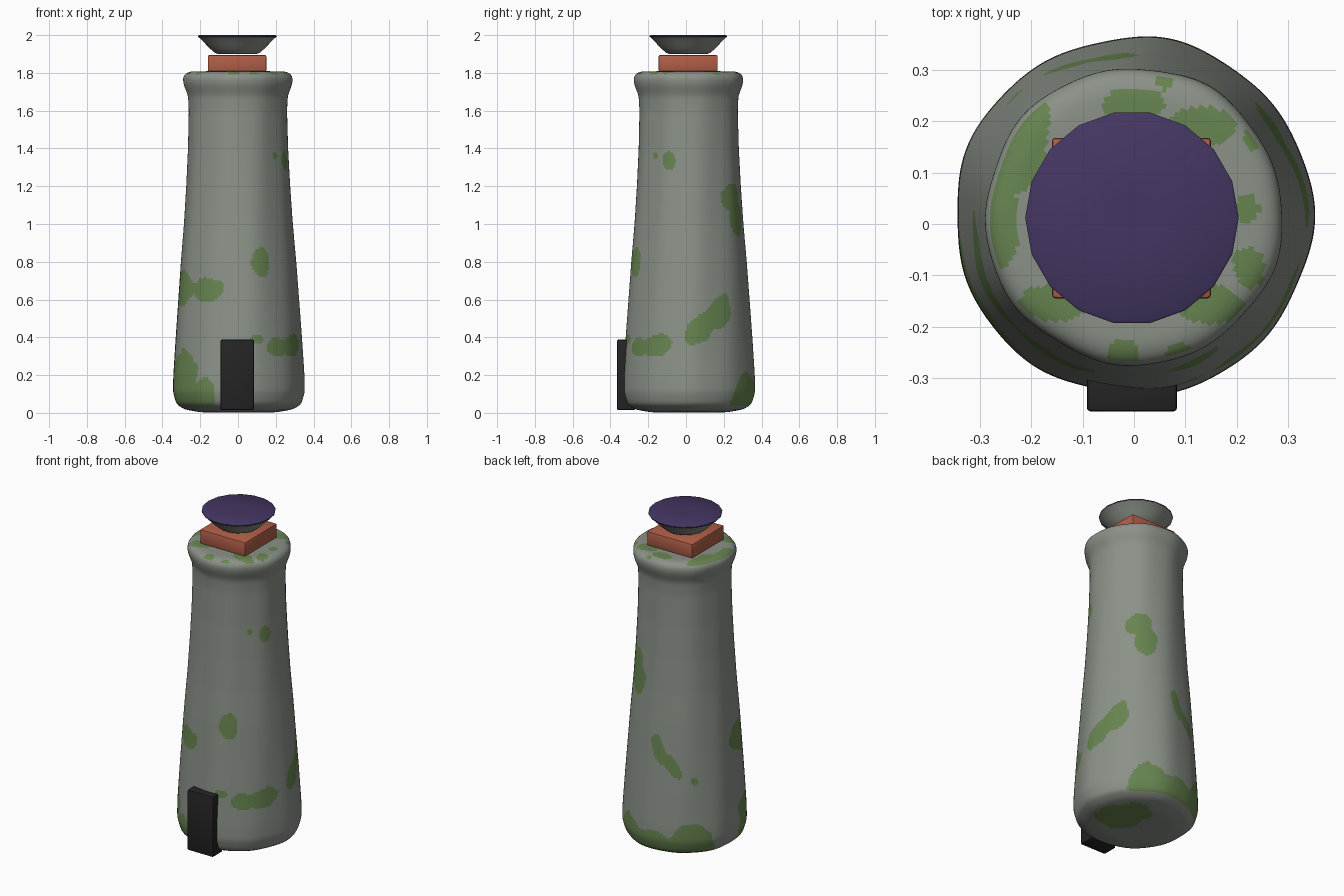
import bpy, bmesh, math
from mathutils import Vector, noise

if "Cube" in bpy.data.objects:
    bpy.data.objects.remove(bpy.data.objects["Cube"])


def material(name, rgb):
    m = bpy.data.materials.new(name)
    m.diffuse_color = [(c / 255 / 12.92 if c < 11 else ((c / 255 + 0.055) / 1.055) ** 2.4) for c in rgb] + [1]
    m.use_nodes = True
    m.node_tree.nodes["Principled BSDF"].inputs["Base Color"].default_value = m.diffuse_color
    return m


STONE = material("grey_stone", (139, 145, 136))
MOSS = material("moss_green", (103, 132, 80))
BRICK = material("brick_red", (176, 95, 72))
PURPLE = material("deep_purple", (68, 54, 98))
BLACK = material("door_black", (36, 36, 36))


def finish(name, bm, mats, smooth=True):
    bmesh.ops.recalc_face_normals(bm, faces=bm.faces)
    me = bpy.data.meshes.new(name)
    bm.to_mesh(me)
    bm.free()
    ob = bpy.data.objects.new(name, me)
    bpy.context.collection.objects.link(ob)
    for m in mats:
        me.materials.append(m)
    if smooth:
        bpy.ops.object.select_all(action='DESELECT')
        ob.select_set(True)
        bpy.context.view_layer.objects.active = ob
        bpy.ops.object.shade_smooth_by_angle(angle=math.radians(35))
    return ob


def lathe(profile, segments, place):
    """Spin (radius, z) pairs; place(r, angle, z) gives the point."""
    bm = bmesh.new()
    rings = [[bm.verts.new(place(r, math.tau * i / segments, z)) for i in range(segments)] for r, z in profile]
    for a, b in zip(rings, rings[1:]):
        for i in range(segments):
            j = (i + 1) % segments
            bm.faces.new((a[i], a[j], b[j], b[i]))
    bm.faces.new(rings[0][::-1])
    bm.faces.new(rings[-1])
    return bm


def resample(points, step):
    out = []
    for (r0, z0), (r1, z1) in zip(points, points[1:]):
        n = max(1, round(math.hypot(r1 - r0, z1 - z0) / step))
        out += [(r0 + (r1 - r0) * k / n, z0 + (z1 - z0) * k / n) for k in range(n)]
    out.append(points[-1])
    for _ in range(3):
        out = [out[0]] + [tuple((a[k] + 2 * b[k] + c[k]) / 4 for k in (0, 1))
                          for a, b, c in zip(out, out[1:], out[2:])] + [out[-1]]
    return out


# Tower body: a softly uneven tapered column with a flared rim
CY = 0.015
tower_profile = [(0.01, 0.003), (0.20, 0.003), (0.285, 0.018), (0.33, 0.045), (0.349, 0.11), (0.347, 0.2),
                 (0.334, 0.4), (0.305, 0.8), (0.288, 1.0), (0.275, 1.2), (0.265, 1.4), (0.26, 1.6),
                 (0.264, 1.68), (0.286, 1.735), (0.292, 1.77), (0.283, 1.795), (0.25, 1.808), (0.01, 1.81)]


def tower_point(r, a, z):
    wob = 1 + 0.008 * math.sin(5 * a + 1 + z) + 0.006 * math.sin(9 * a + 2 - 2 * z)
    return (r * wob * math.cos(a), CY + r * wob * math.sin(a), z)


bm = lathe(resample(tower_profile, 0.011), 200, tower_point)

# Moss on the wall: angle, height, half-width in degrees, half-height, slant
WALL = [(201, 0.66, 22, 0.09, 0), (238, 0.65, 17, 0.065, 0), (293, 0.80, 10, 0.075, 0),
        (308, 0.35, 12, 0.05, 0), (329, 0.36, 17, 0.06, 0.0005), (287, 0.39, 6, 0.025, 0),
        (210, 0.16, 24, 0.17, 0), (238, 0.09, 12, 0.10, 0),
        (337, 1.335, 8, 0.05, 0), (318, 1.36, 4, 0.018, 0),
        (12, 0.45, 17, 0.08, 0.003), (28, 0.52, 15, 0.09, 0.003),
        (54, 1.14, 15, 0.075, 0), (62, 1.03, 13, 0.10, 0),
        (98, 0.66, 9, 0.08, -0.006), (112, 0.57, 10, 0.06, -0.004), (135, 0.48, 4, 0.02, 0),
        (62, 0.07, 20, 0.14, 0), (92, 0.06, 25, 0.10, 0), (132, 0.10, 24, 0.13, 0)]
# Moss on the top: x, y, half-sizes
TOP = [(-0.23, 0.15, 0.06, 0.10), (-0.255, 0.0, 0.035, 0.09), (-0.21, 0.20, 0.045, 0.06),
       (0, 0.235, 0.06, 0.035), (0.06, 0.28, 0.016, 0.018), (0.13, 0.19, 0.065, 0.04),
       (0.235, 0.165, 0.022, 0.025), (0.22, 0.03, 0.022, 0.028), (0.225, -0.085, 0.03, 0.04),
       (0.15, -0.155, 0.065, 0.04), (0.085, -0.25, 0.022, 0.022), (-0.02, -0.25, 0.03, 0.025),
       (-0.15, -0.155, 0.065, 0.035)]
UNDER = [(0.13, 0.02, 0.13, 0.12), (0.10, 0.12, 0.10, 0.09)]


def mossy(c, n):
    p = Vector(c)
    edge = 1 + 0.45 * noise.noise(p * 11) + 0.2 * noise.noise(p * 25)
    if abs(n.z) > 0.75:
        spots = TOP if c.z > 1 else UNDER
        return any(((c.x - x) / w) ** 2 + ((c.y - y) / h) ** 2 < edge for x, y, w, h in spots)
    a = math.degrees(math.atan2(c.y - CY, c.x))
    for ang, z, w, h, slant in WALL:
        d = (a - ang + 180) % 360 - 180
        if (d / w) ** 2 + ((c.z - z - slant * d) / h) ** 2 < edge:
            return True
    return False


bm.normal_update()
for f in bm.faces:
    f.material_index = int(mossy(f.calc_center_median(), f.normal))
finish("tower_body", bm, [STONE, MOSS])


# Boxes with a small rounded edge
def box(name, lo, hi, mat, bevel):
    bm = bmesh.new()
    bmesh.ops.create_cube(bm, size=1)
    for v in bm.verts:
        v.co = [l + (h - l) * (c + 0.5) for l, h, c in zip(lo, hi, v.co)]
    bmesh.ops.bevel(bm, geom=bm.edges[:], offset=bevel, segments=2, profile=0.5, affect='EDGES')
    return finish(name, bm, [mat])


box("brick_block", (-0.16, -0.145, 1.807), (0.15, 0.168, 1.894), BRICK, 0.007)
box("door", (-0.092, -0.365, 0.015), (0.084, -0.27, 0.388), BLACK, 0.007)

# Shallow bowl filled to the brim with purple
bowl_profile = [(0.05, 1.9), (0.105, 1.901), (0.12, 1.907), (0.146, 1.93), (0.172, 1.957),
                (0.192, 1.978), (0.207, 1.991), (0.208, 1.996), (0.202, 2.0), (0.05, 2.0)]
bm = lathe(bowl_profile, 18, lambda r, a, z: (r * math.cos(a) - 0.004, r * math.sin(a) + 0.012, z))
for f in bm.faces:
    f.material_index = int(f.calc_center_median().z > 1.99)
finish("bowl", bm, [STONE, PURPLE])
